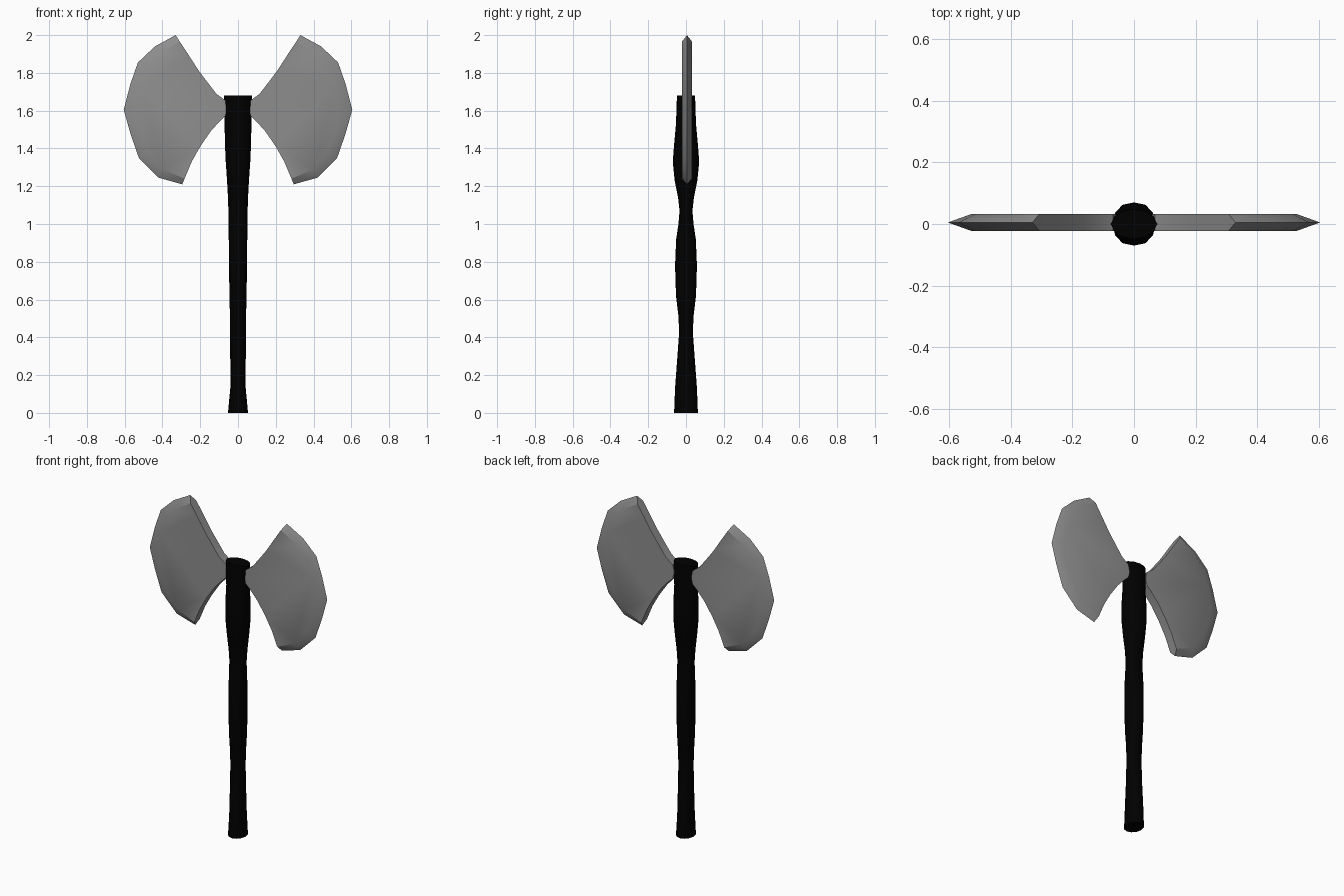
import bpy, bmesh
from math import cos, sin, tau, copysign

if "Cube" in bpy.data.objects:
    bpy.data.objects.remove(bpy.data.objects["Cube"])


def finish(bm, name, angle, color):
    bmesh.ops.recalc_face_normals(bm, faces=bm.faces)
    mesh = bpy.data.meshes.new(name)
    bm.to_mesh(mesh)
    bm.free()
    obj = bpy.data.objects.new(name, mesh)
    bpy.context.collection.objects.link(obj)
    mesh.materials.append(color)
    bpy.ops.object.select_all(action='DESELECT')
    obj.select_set(True)
    bpy.context.view_layer.objects.active = obj
    bpy.ops.object.shade_smooth_by_angle(angle=angle)
    return obj


def material(name, value):
    mat = bpy.data.materials.new(name)
    mat.diffuse_color = (value, value, value, 1)
    mat.use_nodes = True
    mat.node_tree.nodes["Principled BSDF"].inputs["Base Color"].default_value = mat.diffuse_color
    return mat


black = material("black_grip", 0.0)
steel = material("dark_steel", 0.27)

# Handle: rounded rings lofted along z (z, x radius, y radius)
RINGS = [(0, .053, .063), (.13, .041, .058), (.28, .041, .047), (.43, .042, .036),
         (.52, .043, .041), (.62, .045, .053), (.78, .048, .058), (.92, .049, .052),
         (1.0, .050, .040), (1.07, .051, .034), (1.14, .053, .042), (1.23, .058, .060),
         (1.33, .065, .070), (1.42, .069, .063), (1.53, .071, .053), (1.68, .075, .048)]
SIDES = 12


def power(v, p):
    return copysign(abs(v) ** p, v)


bm = bmesh.new()
loops = []
for z, rx, ry in RINGS:
    p = .8 if 0 < z < 1.5 else 1      # slightly boxy between the ends
    loops.append([bm.verts.new((rx * power(cos(tau * i / SIDES), p),
                                ry * power(sin(tau * i / SIDES), p), z))
                  for i in range(SIDES)])
for a, b in zip(loops, loops[1:]):
    for i in range(SIDES):
        j = (i + 1) % SIDES
        bm.faces.new((a[i], a[j], b[j], b[i]))
bm.faces.new(loops[0])
bm.faces.new(loops[-1])
finish(bm, "handle", 0.7, black)

# Blade outlines in x, z: sharp cutting edge, flat cheek border, concave back
EDGE = [(.33, 2.0), (.44, 1.94), (.53, 1.855), (.57, 1.74), (.605, 1.605),
        (.57, 1.48), (.525, 1.35), (.42, 1.245), (.295, 1.21)]
CHEEK = [(.308, 1.965), (.41, 1.905), (.475, 1.825), (.515, 1.725), (.53, 1.605),
         (.515, 1.49), (.475, 1.38), (.40, 1.29), (.283, 1.24)]
BACK = [(.245, 1.33), (.2, 1.41), (.145, 1.49), (.1, 1.54), (.068, 1.57), (.058, 1.61),
        (.068, 1.655), (.115, 1.69), (.165, 1.755), (.21, 1.815), (.265, 1.9)]
MID, HALF = .005, .027


def blade(name, side):
    bm = bmesh.new()
    edge = [bm.verts.new((side * x, MID, z)) for x, z in EDGE]
    backs = []
    for s in (-1, 1):
        outline = [bm.verts.new((side * x, MID + s * HALF, z)) for x, z in CHEEK + BACK]
        n = len(CHEEK)
        cheek, back = outline[:n], [outline[n - 1]] + outline[n:] + [outline[0]]
        bm.faces.new(outline)
        # bevel down to the cutting edge
        for i in range(n - 1):
            bm.faces.new((edge[i], edge[i + 1], cheek[i + 1], cheek[i]))
        backs.append(back)
    # wall along the concave back, closed at both tips
    for i in range(len(backs[0]) - 1):
        bm.faces.new((backs[0][i], backs[0][i + 1], backs[1][i + 1], backs[1][i]))
    bm.faces.new((edge[-1], backs[0][0], backs[1][0]))
    bm.faces.new((edge[0], backs[0][-1], backs[1][-1]))
    return finish(bm, name, 0.5, steel)


blade("blade_right", 1)
blade("blade_left", -1)
